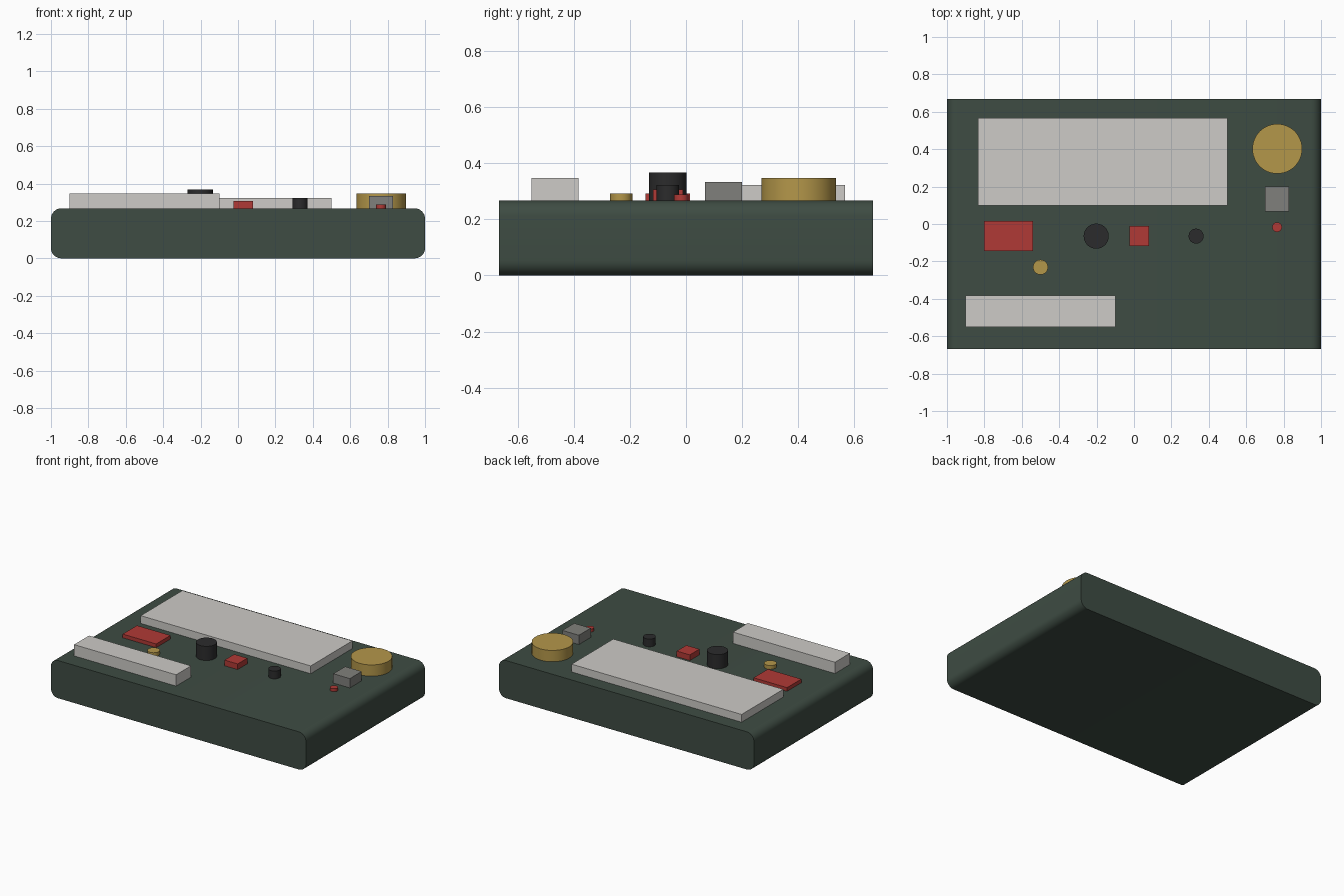
import bpy, math

if "Cube" in bpy.data.objects:
    bpy.data.objects.remove(bpy.data.objects["Cube"])

def lin(c):
    c /= 255
    return c / 12.92 if c <= 0.04045 else ((c + 0.055) / 1.055) ** 2.4

def material(name, r, g, b):
    m = bpy.data.materials.new(name)
    m.diffuse_color = (lin(r), lin(g), lin(b), 1)
    m.use_nodes = True
    m.node_tree.nodes["Principled BSDF"].inputs["Base Color"].default_value = m.diffuse_color
    return m

GREEN = material("dark_green", 62, 76, 67)
PALE = material("pale_grey", 205, 203, 199)
GOLD = material("brass", 180, 151, 74)
RED = material("red", 176, 58, 54)
GREY = material("mid_grey", 128, 128, 124)
BLACK = material("black", 43, 43, 44)

TOP = 0.267      # top surface of the case
BASE = 0.265     # parts sink very slightly into the case

def mesh_object(name, verts, faces, mat):
    me = bpy.data.meshes.new(name)
    me.from_pydata(verts, [], faces)
    me.materials.append(mat)
    ob = bpy.data.objects.new(name, me)
    bpy.context.collection.objects.link(ob)
    return ob

def smooth(ob):
    bpy.ops.object.select_all(action='DESELECT')
    ob.select_set(True)
    bpy.context.view_layer.objects.active = ob
    bpy.ops.object.shade_smooth_by_angle(angle=math.radians(35))

def box(name, x0, x1, y0, y1, top, mat):
    bpy.ops.mesh.primitive_cube_add(size=1, location=((x0 + x1) / 2, (y0 + y1) / 2, (BASE + top) / 2))
    ob = bpy.context.object
    ob.name = name
    ob.scale = (x1 - x0, y1 - y0, top - BASE)
    bpy.ops.object.transform_apply(location=False, rotation=False, scale=True)
    ob.data.materials.append(mat)

def disc(name, x, y, r, top, mat):
    bpy.ops.mesh.primitive_cylinder_add(vertices=48, radius=r, depth=top - BASE,
                                        location=(x, y, (BASE + top) / 2))
    ob = bpy.context.object
    ob.name = name
    ob.data.materials.append(mat)
    smooth(ob)

# Case: rounded rectangle in the front view, extruded from front to back
R, STEPS, HALF = 0.055, 8, 0.667
profile = []
for cx, cz, start in ((1 - R, TOP - R, 0), (R - 1, TOP - R, 90), (R - 1, R, 180), (1 - R, R, 270)):
    for i in range(STEPS + 1):
        a = math.radians(start + 90 * i / STEPS)
        profile.append((cx + R * math.cos(a), cz + R * math.sin(a)))
n = len(profile)
verts = [(x, y, z) for y in (-HALF, HALF) for x, z in profile]
faces = [tuple(range(n)), tuple(reversed(range(n, 2 * n)))]
faces += [(i, i + n, (i + 1) % n + n, (i + 1) % n) for i in range(n)]
smooth(mesh_object("case", verts, faces, GREEN))

# Blocks on the top
box("display_panel", -0.833, 0.5, 0.1, 0.567, 0.322, PALE)
box("front_strip", -0.9, -0.1, -0.55, -0.383, 0.347, PALE)
box("red_block", -0.803, -0.54, -0.145, 0.015, 0.293, RED)
box("red_button", -0.023, 0.08, -0.118, -0.01, 0.307, RED)
box("grey_switch", 0.7, 0.83, 0.067, 0.2, 0.333, GREY)

# Round parts on the top
disc("large_dial", 0.766, 0.402, 0.133, 0.347, GOLD)
disc("small_brass_stud", -0.5, -0.231, 0.04, 0.293, GOLD)
disc("large_black_knob", -0.202, -0.065, 0.067, 0.367, BLACK)
disc("small_black_knob", 0.332, -0.065, 0.04, 0.322, BLACK)
disc("red_lamp", 0.765, -0.017, 0.026, 0.288, RED)
